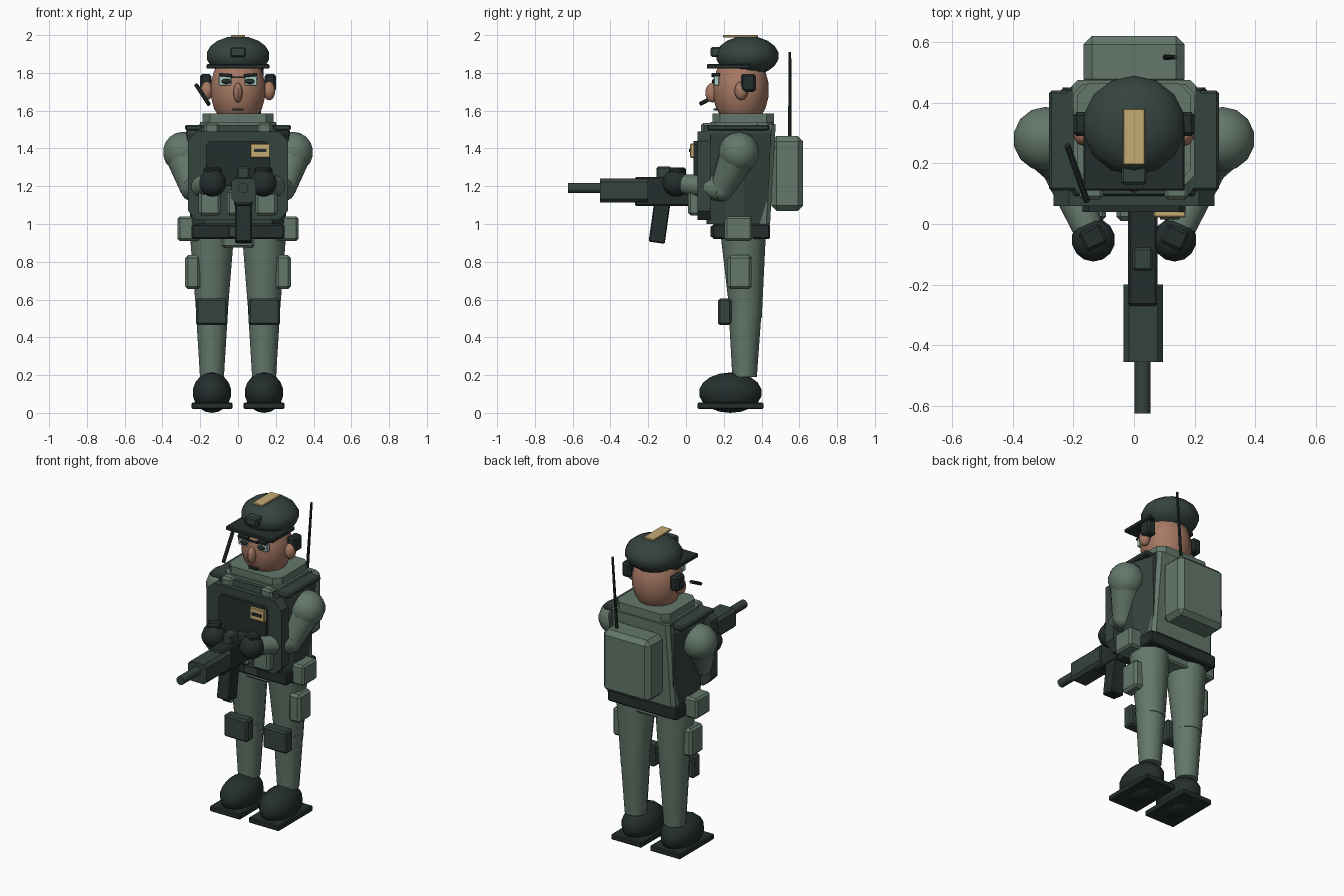
import bpy, bmesh, math
from mathutils import Vector, Matrix

if "Cube" in bpy.data.objects:
    bpy.data.objects.remove(bpy.data.objects["Cube"])


def mat(name, r, g, b):
    m = bpy.data.materials.new(name)
    m.diffuse_color = (r, g, b, 1)
    m.use_nodes = True
    m.node_tree.nodes["Principled BSDF"].inputs["Base Color"].default_value = m.diffuse_color
    return m


GREEN = mat("field_green", 0.125, 0.185, 0.145)
DARK = mat("dark_green", 0.036, 0.056, 0.048)
BLACK = mat("near_black", 0.018, 0.028, 0.027)
TAN = mat("tan", 0.56, 0.41, 0.17)
SKIN = mat("skin", 0.38, 0.19, 0.125)
LENS = mat("lens", 0.42, 0.62, 0.55)


def finish(name, bm, m, smooth=False):
    bmesh.ops.recalc_face_normals(bm, faces=bm.faces)
    if smooth:
        for f in bm.faces:
            f.smooth = True
        for e in bm.edges:
            e.smooth = e.calc_face_angle(0) < math.radians(40)
    me = bpy.data.meshes.new(name)
    bm.to_mesh(me)
    bm.free()
    me.materials.append(m)
    ob = bpy.data.objects.new(name, me)
    bpy.context.collection.objects.link(ob)
    return ob


def box(name, x, y, z, m, bevel=0.0, rot=None):
    """Box from (min, max) pairs, optionally chamfered and turned about its centre."""
    bm = bmesh.new()
    bmesh.ops.create_cube(bm, size=1)
    size = [abs(a[1] - a[0]) for a in (x, y, z)]
    centre = Vector([(a[0] + a[1]) / 2 for a in (x, y, z)])
    bmesh.ops.scale(bm, vec=size, verts=bm.verts)
    if bevel:
        bmesh.ops.bevel(bm, geom=bm.edges[:], offset=bevel, segments=1, affect='EDGES')
    if rot:
        bmesh.ops.transform(bm, matrix=Matrix.Rotation(rot[1], 4, rot[0]), verts=bm.verts)
    bmesh.ops.translate(bm, vec=centre, verts=bm.verts)
    return finish(name, bm, m)


def ball(name, c, r, m, seg=14, rings=9):
    bm = bmesh.new()
    bmesh.ops.create_uvsphere(bm, u_segments=seg, v_segments=rings, radius=1)
    bmesh.ops.scale(bm, vec=r, verts=bm.verts)
    bmesh.ops.translate(bm, vec=c, verts=bm.verts)
    return finish(name, bm, m, True)


def tube(name, a, b, r1, r2, m, seg=14):
    """Tapered cylinder between two points."""
    a, b = Vector(a), Vector(b)
    bm = bmesh.new()
    bmesh.ops.create_cone(bm, cap_ends=True, segments=seg, radius1=r1, radius2=r2,
                          depth=(b - a).length)
    q = Vector((0, 0, 1)).rotation_difference(b - a).to_matrix().to_4x4()
    bmesh.ops.transform(bm, matrix=Matrix.Translation((a + b) / 2) @ q, verts=bm.verts)
    return finish(name, bm, m, True)


def loft(name, rings, m):
    """Capped skin through rings with equal point counts."""
    bm = bmesh.new()
    vs = [[bm.verts.new(p) for p in ring] for ring in rings]
    n = len(vs[0])
    for lo, hi in zip(vs, vs[1:]):
        for i in range(n):
            bm.faces.new((lo[i], lo[(i + 1) % n], hi[(i + 1) % n], hi[i]))
    bm.faces.new(vs[0])
    bm.faces.new(vs[-1])
    return finish(name, bm, m)


def chamfered(hw, lo, hi, c):
    """Rectangle with cut corners: half width, low, high, cut."""
    return [(-hw + c, lo), (hw - c, lo), (hw, lo + c), (hw, hi - c),
            (hw - c, hi), (-hw + c, hi), (-hw, hi - c), (-hw, lo + c)]


def panel(name, outline, y0, y1, m):
    return loft(name, [[(x, y, z) for x, z in outline] for y in (y0, y1)], m)


def slab(name, outline, z0, z1, m):
    return loft(name, [[(x, y, z) for x, y in outline] for z in (z0, z1)], m)


# torso and vest
half = [(0.20, 0.09), (0.27, 0.20), (0.28, 0.31), (0.235, 0.45)]
ring = half + [(-x, y) for x, y in reversed(half)]
loft("torso_vest", [[(x * k, 0.27 + (y - 0.27) * j, z) for x, y in ring]
                    for k, j, z in ((0.9, 0.9, 1.0), (1, 1, 1.48), (0.92, 0.95, 1.525))], DARK)
panel("vest_front", chamfered(0.265, 1.02, 1.49, 0.05), 0.06, 0.13, DARK)
panel("chest_plate", chamfered(0.17, 1.20, 1.44, 0.02), 0.04, 0.07, BLACK)
loft("vest_back", [[(x, y, 1.0) for x, y in chamfered(0.225, 0.36, 0.445, 0.02)],
                   [(x, y, 1.53) for x, y in chamfered(0.205, 0.36, 0.475, 0.02)]], GREEN)
slab("collar_base", chamfered(0.20, 0.13, 0.46, 0.03), 1.45, 1.54, GREEN)
slab("collar", chamfered(0.187, 0.14, 0.465, 0.04), 1.52, 1.585, GREEN)
box("chest_patch", (0.065, 0.17), (0.022, 0.045), (1.35, 1.425), TAN, 0.004)
box("patch_bar", (0.085, 0.15), (0.015, 0.03), (1.38, 1.397), BLACK)
for i, x in enumerate((-0.15, 0, 0.15)):
    box(f"ammo_pouch_{i}", (x - 0.058, x + 0.058), (0.01, 0.09), (1.045, 1.18), GREEN, 0.014)

# backpack and aerial
box("backpack", (-0.167, 0.167), (0.45, 0.62), (1.07, 1.465), GREEN, 0.028)
tube("aerial", (0.10, 0.55, 1.40), (0.135, 0.55, 1.91), 0.010, 0.007, BLACK, 8)

# belt and hips
box("belt", (-0.245, 0.245), (0.14, 0.445), (0.92, 1.0), BLACK, 0.008)
box("belt_buckle", (-0.05, 0.05), (0.13, 0.15), (0.93, 0.99), DARK, 0.005)
box("hips", (-0.085, 0.085), (0.19, 0.40), (0.875, 0.94), GREEN, 0.01)

# head and face
ball("head", (0, 0.29, 1.71), (0.15, 0.15, 0.20), SKIN)
ball("nose", (0, 0.14, 1.695), (0.025, 0.038, 0.052), SKIN, 10, 8)
box("mouth", (-0.028, 0.028), (0.145, 0.18), (1.60, 1.612), BLACK)
box("glasses_bridge", (-0.04, 0.04), (0.145, 0.165), (1.772, 1.782), BLACK)

# helmet
ball("helmet", (0, 0.325, 1.89), (0.172, 0.167, 0.105), DARK)
box("helmet_brim", (-0.167, 0.167), (0.11, 0.34), (1.822, 1.846), BLACK, 0.005)
box("helmet_mount", (-0.042, 0.042), (0.13, 0.20), (1.885, 1.937), DARK, 0.008)
box("helmet_strip", (-0.036, 0.036), (0.195, 0.38), (1.988, 2.0), TAN, 0.003)
tube("microphone", (-0.22, 0.26, 1.735), (-0.155, 0.075, 1.635), 0.011, 0.011, BLACK, 8)

# mirrored parts
for s, side in ((-1, "right"), (1, "left")):
    def mx(a, b):
        return (s * a, s * b)

    box(f"{side}_lens", mx(0.035, 0.102), (0.148, 0.175), (1.733, 1.785), LENS, 0.004)
    ball(f"{side}_eye", (s * 0.062, 0.15, 1.755), (0.028, 0.014, 0.014), BLACK, 10, 6)
    box(f"{side}_brow", mx(0.032, 0.10), (0.135, 0.18), (1.780, 1.797), BLACK, 0.003,
        ('Y', s * -0.08))
    ball(f"{side}_ear", (s * 0.165, 0.293, 1.705), (0.034, 0.036, 0.05), SKIN, 10, 8)
    box(f"{side}_headset", mx(0.14, 0.20), (0.29, 0.37), (1.70, 1.795), BLACK, 0.012)
    box(f"{side}_shoulder_strap", mx(0.10, 0.18), (0.08, 0.16), (1.46, 1.535), GREEN, 0.012)
    box(f"{side}_shoulder_pad", mx(0.16, 0.28), (0.11, 0.44), (1.495, 1.525), DARK, 0.008)

    # arms
    shoulder, elbow = (s * 0.292, 0.28, 1.38), (s * 0.242, 0.19, 1.185)
    hand = (s * 0.134, -0.052, 1.217)
    ball(f"{side}_shoulder", shoulder, (0.108,) * 3, GREEN)
    tube(f"{side}_upper_arm", shoulder, elbow, 0.10, 0.064, GREEN)
    ball(f"{side}_elbow", elbow, (0.064,) * 3, GREEN)
    tube(f"{side}_forearm", elbow, hand, 0.066, 0.05, GREEN)
    ball(f"{side}_glove", hand, (0.073,) * 3, BLACK)
    box(f"{side}_knuckle_guard", mx(0.095, 0.175), (-0.08, -0.01), (1.25, 1.30), BLACK, 0.01,
        ('Z', s * -0.45))

    # legs
    x = s * 0.138
    tube(f"{side}_thigh", (x, 0.318, 0.50), (x, 0.303, 0.95), 0.083, 0.12, GREEN)
    tube(f"{side}_shin", (x, 0.31, 0.19), (x, 0.313, 0.54), 0.065, 0.087, GREEN)
    box(f"{side}_knee_pad", mx(0.055, 0.222), (0.17, 0.24), (0.465, 0.605), DARK, 0.01)
    box(f"{side}_thigh_pouch", mx(0.20, 0.28), (0.22, 0.348), (0.655, 0.835), GREEN, 0.015)
    box(f"{side}_belt_pouch", mx(0.17, 0.32), (0.205, 0.35), (0.91, 1.04), GREEN, 0.012)
    ball(f"{side}_boot", (x, 0.235, 0.107), (0.105, 0.167, 0.107), BLACK)
    box(f"{side}_boot_sole", mx(0.03, 0.245), (0.062, 0.41), (0.02, 0.055), BLACK, 0.006)

# rifle
panel("rifle_handguard", [(x + 0.03, z) for x, z in chamfered(0.065, 1.115, 1.24, 0.018)],
      -0.455, -0.20, DARK)
box("rifle_receiver", (-0.02, 0.078), (-0.27, 0.06), (1.095, 1.25), BLACK, 0.008)
tube("rifle_barrel", (0.028, -0.625, 1.19), (0.028, -0.44, 1.19), 0.027, 0.027, DARK, 12)
box("rifle_magazine", (-0.015, 0.073), (-0.183, -0.097), (0.90, 1.12), BLACK, 0.006,
    ('X', -0.14))
box("rifle_sight", (-0.005, 0.062), (-0.155, -0.078), (1.24, 1.305), DARK, 0.008)
